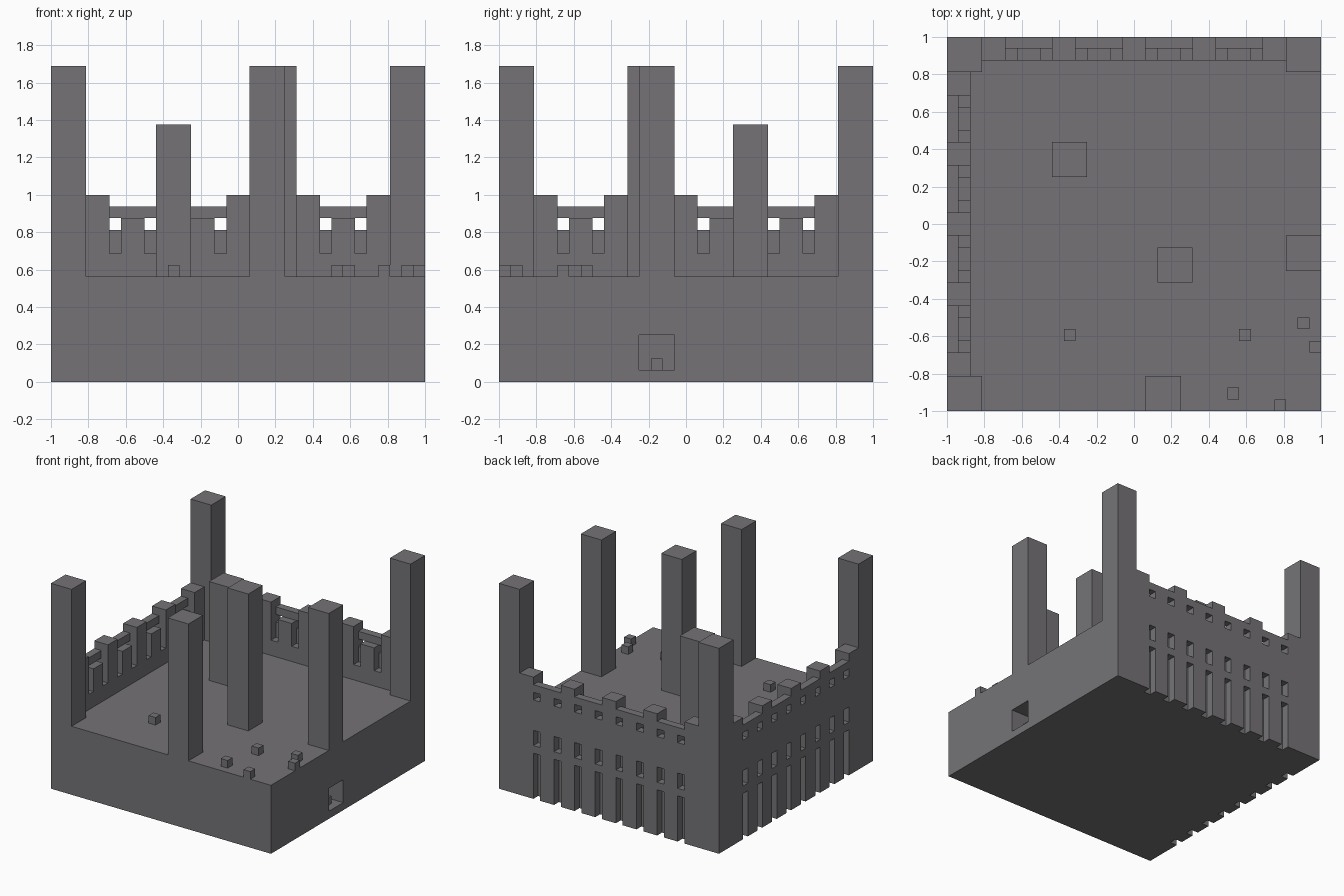
import bpy
import bmesh
from math import radians
from mathutils import Matrix

U = 1 / 16  # one building block

cube = bpy.data.objects.get("Cube")
if cube:
    bpy.data.objects.remove(cube, do_unlink=True)

stone = bpy.data.materials.new("grey_stone")
stone.use_nodes = True
COLOUR = (0.178, 0.171, 0.181, 1)
stone.diffuse_color = COLOUR
stone.node_tree.nodes["Principled BSDF"].inputs["Base Color"].default_value = COLOUR


def make_object(name, bm):
    """Scale from blocks to units and link the mesh as an object."""
    bm.transform(Matrix.Scale(U, 4))
    bmesh.ops.recalc_face_normals(bm, faces=bm.faces[:])
    mesh = bpy.data.meshes.new(name)
    bm.to_mesh(mesh)
    bm.free()
    mesh.materials.append(stone)
    ob = bpy.data.objects.new(name, mesh)
    bpy.context.collection.objects.link(ob)
    return ob


def add_box(bm, lo, hi):
    size = [b - a for a, b in zip(lo, hi)]
    mid = [(a + b) / 2 for a, b in zip(lo, hi)]
    bmesh.ops.create_cube(bm, size=1, matrix=Matrix.Translation(mid) @ Matrix.Diagonal((*size, 1)))


def box(name, lo, hi):
    bm = bmesh.new()
    add_box(bm, lo, hi)
    return make_object(name, bm)


def extrude(name, points, offset):
    """Fill a polygon and extrude it along the offset."""
    bm = bmesh.new()
    face = bm.faces.new([bm.verts.new(p) for p in points])
    made = bmesh.ops.extrude_face_region(bm, geom=[face], use_keep_orig=True)
    verts = [g for g in made["geom"] if isinstance(g, bmesh.types.BMVert)]
    bmesh.ops.translate(bm, verts=verts, vec=offset)
    return make_object(name, bm)


def carve(ob, cutter):
    """Subtract the cutter, bake the result and remove the cutter."""
    cutter.hide_render = True
    mod = ob.modifiers.new("carve", "BOOLEAN")
    mod.operation, mod.solver, mod.object = "DIFFERENCE", "EXACT", cutter
    bpy.context.view_layer.update()
    graph = bpy.context.evaluated_depsgraph_get()
    baked = bpy.data.meshes.new_from_object(ob.evaluated_get(graph))
    ob.modifiers.clear()
    ob.data = baked
    bpy.data.objects.remove(cutter, do_unlink=True)


# Solid base, notched where the corner towers and outer walls stand
footprint = [(-13, -16), (16, -16), (16, 13), (13, 13), (13, 14),
             (-13, 14), (-13, 13), (-14, 13), (-14, -13), (-13, -13)]
base = extrude("base", [(x, y, 0) for x, y in footprint], (0, 0, 9))
carve(base, box("niche_cutter", (13, -4, 1), (17, -1, 4)))
box("niche_stone", (14, -3, 1), (15, -2, 2))

# Two battlemented walls: a windowed outer skin and an inner skin with embrasures
CRENELS = (-11, -5, 1, 7)
for side, angle in (("back", 0), ("right", 90)):
    outer, inner = [(-13, 0), (-13, 16)], [(-13, 0), (-13, 16)]
    cuts = bmesh.new()
    for s in CRENELS:
        outer += [(s, 16), (s, 15), (s + 4, 15), (s + 4, 16)]
        inner += [(s, 16), (s, 11), (s + 1, 11), (s + 1, 14),
                  (s + 3, 14), (s + 3, 11), (s + 4, 11), (s + 4, 16)]
        for x in (s, s + 3):
            for low, high in ((-1, 6), (7, 9), (13, 14)):
                add_box(cuts, (x, 14, low), (x + 1, 17, high))
    end = [(13, 16), (13, 0)]
    skin = extrude(side + "_wall_outer", [(x, 15, z) for x, z in outer + end], (0, 1, 0))
    carve(skin, make_object("window_cutter", cuts))
    lining = extrude(side + "_wall_inner", [(x, 14, z) for x, z in inner + end], (0, 1, 0))
    for ob in (skin, lining):
        ob.data.transform(Matrix.Rotation(radians(angle), 4, "Z"))

# Square towers: west/south corner, foot and top
towers = {
    "back_right_tower": (-16, 13, 0, 27),
    "back_left_tower": (13, 13, 0, 27),
    "front_right_tower": (-16, -16, 0, 27),
    "front_tower": (1, -16, 9, 27),
    "left_tower": (13, -4, 9, 27),
    "centre_tower": (2, -5, 9, 27),
    "short_tower": (-7, 4, 9, 22),
}
for name, (x, y, foot, top) in towers.items():
    box(name, (x, y, foot), (x + 3, y + 3, top))

# Loose stones on the floor
stones = [(-6, -10), (9, -10), (14, -9), (15, -11), (8, -15), (12, -16)]
for i, (x, y) in enumerate(stones):
    box(f"loose_stone_{i + 1}", (x, y, 9), (x + 1, y + 1, 10))
